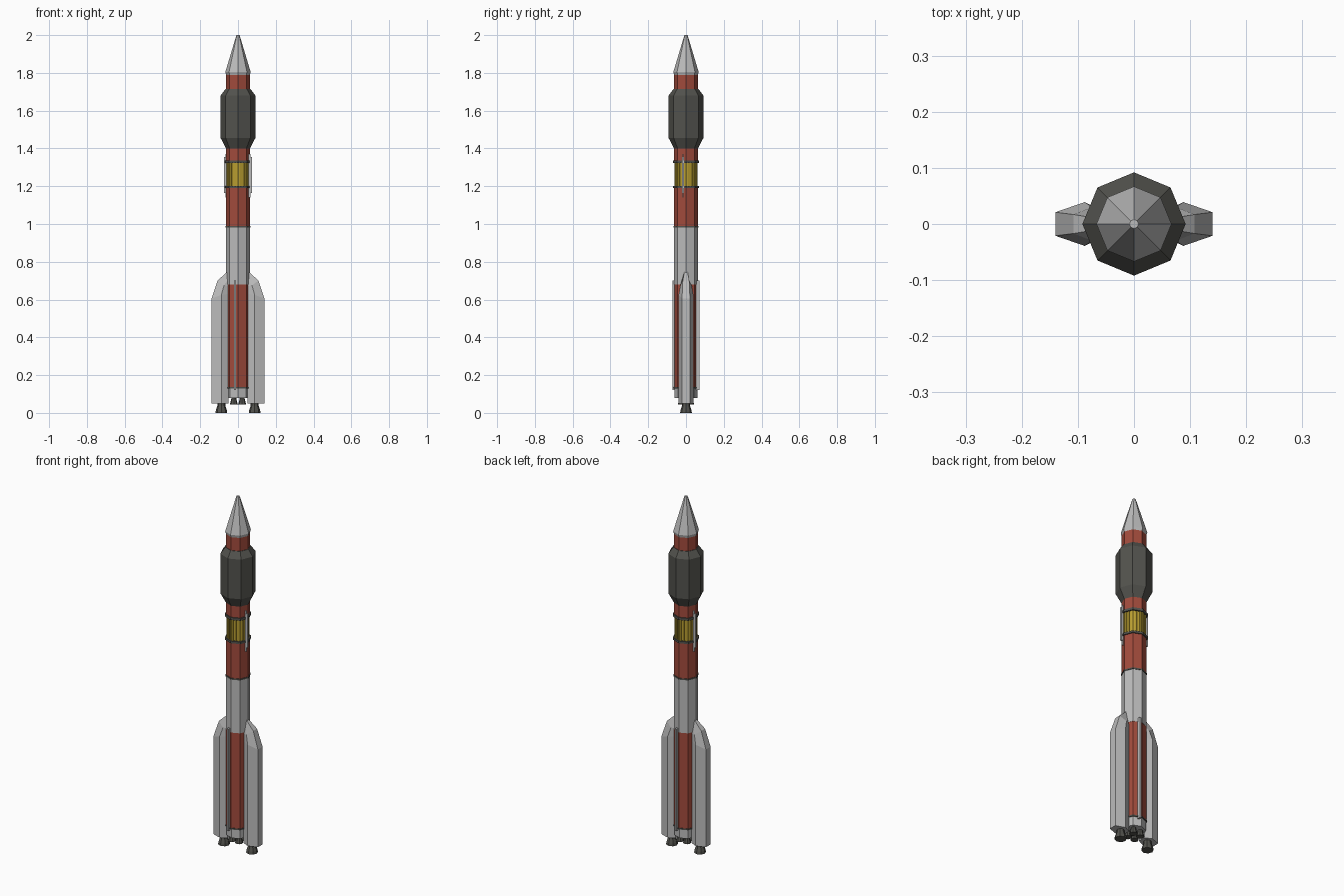
import bpy, bmesh, math
from mathutils import Matrix

if "Cube" in bpy.data.objects:
    bpy.data.objects.remove(bpy.data.objects["Cube"])


def mat(name, c):
    m = bpy.data.materials.new(name)
    m.diffuse_color = (*c, 1)
    m.use_nodes = True
    m.node_tree.nodes["Principled BSDF"].inputs["Base Color"].default_value = m.diffuse_color
    return m


GRAY = mat("light gray", (0.50, 0.50, 0.50))
RED = mat("rust red", (0.36, 0.07, 0.045))
DARK = mat("dark gray", (0.085, 0.085, 0.075))
YELLOW = mat("mustard yellow", (0.48, 0.34, 0.03))


def finish(name, bm, m):
    bmesh.ops.recalc_face_normals(bm, faces=bm.faces)
    me = bpy.data.meshes.new(name)
    bm.to_mesh(me)
    bm.free()
    me.materials.append(m)
    ob = bpy.data.objects.new(name, me)
    bpy.context.collection.objects.link(ob)
    return ob


def loft(name, rings, m):
    """Skin a list of equal-length point rings and cap both ends."""
    bm = bmesh.new()
    vs = [[bm.verts.new(p) for p in r] for r in rings]
    n = len(vs[0])
    for a, b in zip(vs, vs[1:]):
        for i in range(n):
            j = (i + 1) % n
            bm.faces.new((a[i], a[j], b[j], b[i]))
    bm.faces.new(vs[0][::-1])
    bm.faces.new(vs[-1])
    return finish(name, bm, m)


def lathe(name, prof, m, x=0, y=0, n=8):
    """Faceted body of revolution from (radius, z) pairs."""
    rings = [[(x + r * math.cos(2 * math.pi * i / n),
               y + r * math.sin(2 * math.pi * i / n), z)
              for i in range(n)] for r, z in prof]
    return loft(name, rings, m)


def box(name, lo, hi, m, angle=0):
    bm = bmesh.new()
    bmesh.ops.create_cube(bm, size=1)
    for v in bm.verts:
        v.co = [l + (h - l) * (c + 0.5) for l, h, c in zip(lo, hi, v.co)]
    bm.transform(Matrix.Rotation(angle, 4, 'Z'))
    return finish(name, bm, m)


# Core body sections, bottom to top
lathe("engine_skirt", [(0.060, 0.08), (0.060, 0.135)], GRAY)
lathe("skirt_ring", [(0.065, 0.130), (0.065, 0.138)], DARK)
lathe("lower_stage", [(0.062, 0.135), (0.062, 0.68)], RED)
lathe("middle_stage", [(0.063, 0.68), (0.063, 0.985)], GRAY)
lathe("stage_ring", [(0.066, 0.982), (0.066, 0.990)], DARK)
lathe("upper_stage", [(0.063, 0.985), (0.063, 1.19)], RED)
lathe("truss_ring_low", [(0.069, 1.19), (0.069, 1.202)], DARK)
lathe("truss_core", [(0.059, 1.2), (0.059, 1.325)], YELLOW)
lathe("truss_ring_high", [(0.069, 1.322), (0.069, 1.336)], DARK)
lathe("upper_collar", [(0.063, 1.335), (0.063, 1.405)], RED)
lathe("fairing", [(0.063, 1.40), (0.092, 1.455), (0.092, 1.68), (0.066, 1.715)], DARK)
lathe("nose_collar", [(0.063, 1.71), (0.063, 1.80)], RED)
lathe("nose_cone", [(0.063, 1.79), (0.067, 1.805), (0.010, 1.995), (0.008, 2.0)], GRAY)

# Ribs around the yellow truss section
for i in range(24):
    a = 2 * math.pi * (i + 0.5) / 24
    off = a % (math.pi / 4) - math.pi / 8
    r = 0.059 * math.cos(math.pi / 8) / math.cos(off)
    box("truss_rib", (r - 0.004, -0.003, 1.2), (r + 0.004, 0.003, 1.325), YELLOW, a)

# Core engines, 2 x 2
for x in (-0.022, 0.022):
    for y in (-0.022, 0.022):
        lathe("core_engine", [(0.021, 0.045), (0.013, 0.075), (0.013, 0.09)], DARK, x, y)

# Details on opposite sides (half-turn symmetric)
for k in (0, math.pi):
    # Long feed pipe and brackets
    box("feed_pipe", (-0.021, -0.071, 0.12), (-0.010, -0.052, 0.70), GRAY, k)
    # Short pipe bridging the truss
    box("truss_pipe", (0.058, -0.021, 1.165), (0.073, -0.011, 1.355), GRAY, k)
    box("truss_pipe_end", (0.056, -0.018, 1.14), (0.067, -0.013, 1.37), GRAY, k)

# Side boosters: six-sided with a slanted shoulder
OUT, MID, INN = (0.14, 0.021), (0.088, 0.039), (0.05, 0.021)


def section(o, m, i):
    """Mirrored six-point ring from outer, middle and inner (x, half y, z)."""
    half = [o, m, i]
    return [p for p in half] + [(x, -y, z) for x, y, z in reversed(half)]


for s in (1, -1):
    rings = [
        section((*OUT, 0.05), (*MID, 0.05), (*INN, 0.05)),
        section((*OUT, 0.605), (*MID, 0.625), (*INN, 0.63)),
        section((0.108, 0.017, 0.70), (0.074, 0.030, 0.675), (0.048, 0.020, 0.67)),
        section((0.060, 0.009, 0.745), (0.056, 0.016, 0.70), (0.045, 0.014, 0.69)),
    ]
    loft("side_booster", [[(s * x, y, z) for x, y, z in r] for r in rings], GRAY)
    lathe("booster_engine", [(0.031, 0.0), (0.029, 0.015), (0.021, 0.038), (0.021, 0.06)],
          DARK, s * 0.088)
